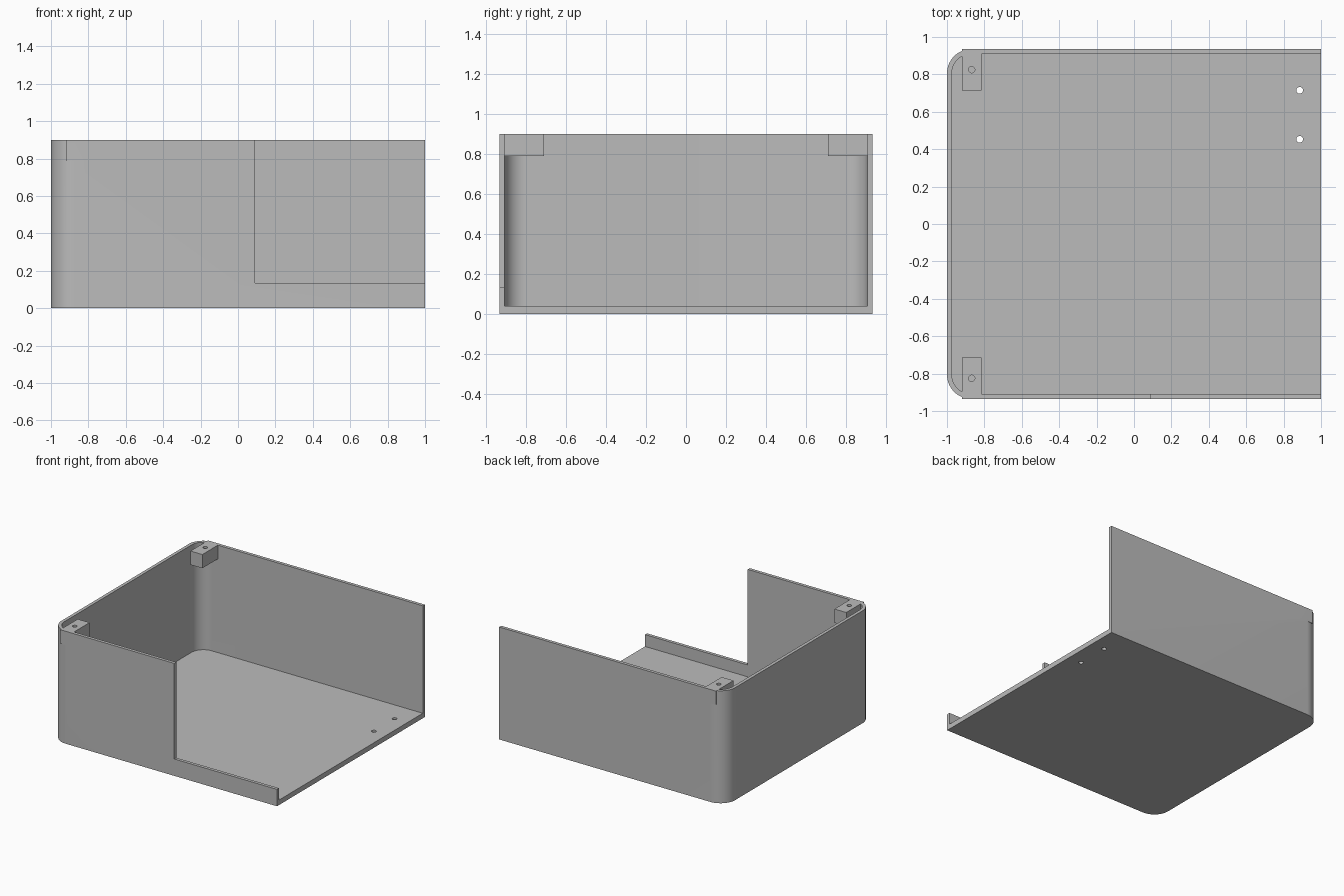
import bpy
import bmesh
from math import radians, sin, cos, pi

cube = bpy.data.objects.get("Cube")
if cube:
    bpy.data.objects.remove(cube)

# Overall sizes
HALF_X, HALF_Y, HEIGHT = 1.0, 0.935, 0.9
WALL, FLOOR, RADIUS = 0.026, 0.04, 0.13

grey = bpy.data.materials.new("light grey")
grey.use_nodes = True
grey.diffuse_color = (0.5, 0.5, 0.5, 1)
grey.node_tree.nodes["Principled BSDF"].inputs["Base Color"].default_value = (0.5, 0.5, 0.5, 1)


def prism(name, outline, z0, z1):
    """Extrude a counter-clockwise outline from z0 to z1."""
    bm = bmesh.new()
    low = [bm.verts.new((x, y, z0)) for x, y in outline]
    high = [bm.verts.new((x, y, z1)) for x, y in outline]
    bm.faces.new(low[::-1])
    bm.faces.new(high)
    n = len(outline)
    for i in range(n):
        j = (i + 1) % n
        bm.faces.new((low[i], low[j], high[j], high[i]))
    mesh = bpy.data.meshes.new(name)
    bm.to_mesh(mesh)
    bm.free()
    mesh.materials.append(grey)
    obj = bpy.data.objects.new(name, mesh)
    bpy.context.collection.objects.link(obj)
    return obj


def rectangle(x0, x1, y0, y1):
    return [(x0, y0), (x1, y0), (x1, y1), (x0, y1)]


def circle(x, y, r, sides=24):
    return [(x + r * cos(2 * pi * i / sides), y + r * sin(2 * pi * i / sides))
            for i in range(sides)]


def tray_outline(x0, x1, half_y, r, steps=16):
    """Rectangle with both corners at x0 rounded."""
    pts = [(x1, -half_y), (x1, half_y)]
    for side, start in ((1, 90), (-1, 180)):
        for i in range(steps + 1):
            a = radians(start + 90 * i / steps)
            pts.append((x0 + r + r * cos(a), side * (half_y - r) + r * sin(a)))
    return pts


def combine(target, tool, operation):
    """Boolean the tool into the target, then discard the tool."""
    mod = target.modifiers.new("combine", 'BOOLEAN')
    mod.operation = operation
    mod.solver = 'EXACT'
    mod.object = tool
    bpy.context.view_layer.update()
    graph = bpy.context.evaluated_depsgraph_get()
    mesh = bpy.data.meshes.new_from_object(target.evaluated_get(graph))
    target.modifiers.clear()
    target.data = mesh
    bpy.data.objects.remove(tool)


# Open-ended tray with rounded corners on one side
tray = prism("enclosure_tray", tray_outline(-HALF_X, HALF_X, HALF_Y, RADIUS), 0, HEIGHT)
cavity = tray_outline(-HALF_X + WALL, HALF_X + 0.1, HALF_Y - WALL, RADIUS - WALL)
combine(tray, prism("cavity_cutter", cavity, FLOOR, HEIGHT + 0.1), 'DIFFERENCE')

# Opening in the front wall
opening = rectangle(0.09, 1.1, -1.1, -0.8)
combine(tray, prism("opening_cutter", opening, 0.135, HEIGHT + 0.1), 'DIFFERENCE')

# Screw blocks in the rounded corners
for side in (-1, 1):
    y0, y1 = sorted((side * 0.713, side * HALF_Y))
    block = prism("screw_block", rectangle(-0.92, -0.815, y0, y1), 0.79, HEIGHT)
    hole = prism("screw_cutter", circle(-0.868, side * 0.825, 0.017), 0.7, 1.0)
    combine(block, hole, 'DIFFERENCE')
    combine(tray, block, 'UNION')

# Two holes through the floor
for y in (0.453, 0.715):
    combine(tray, prism("floor_hole_cutter", circle(0.886, y, 0.018), -0.1, 0.1), 'DIFFERENCE')

# Smooth only the rounded surfaces
bpy.ops.object.select_all(action='DESELECT')
tray.select_set(True)
bpy.context.view_layer.objects.active = tray
bpy.ops.object.shade_smooth_by_angle(angle=radians(30))
